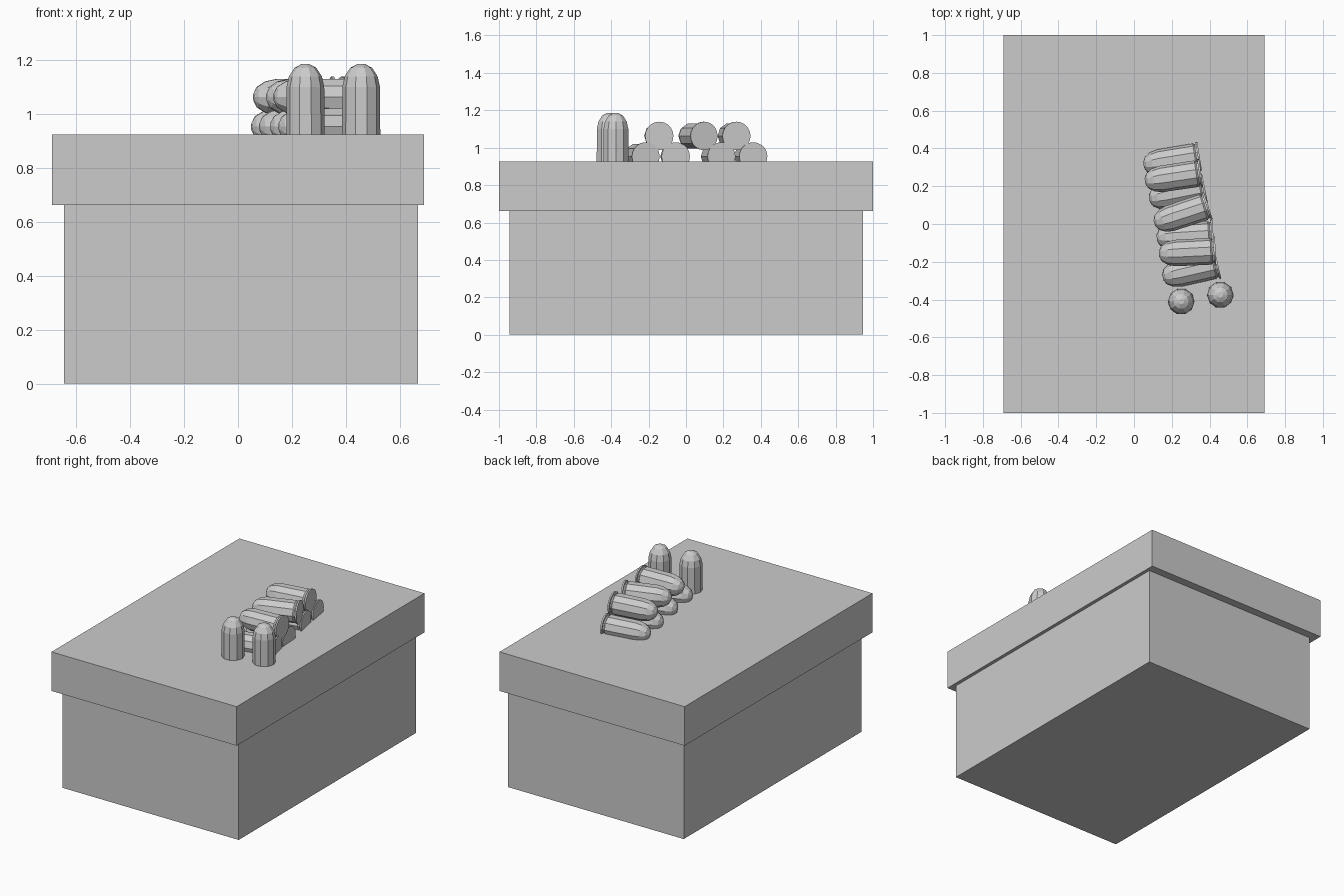
import bpy, bmesh
from math import pi
from mathutils import Vector, Matrix

if "Cube" in bpy.data.objects:
    bpy.data.objects.remove(bpy.data.objects["Cube"], do_unlink=True)

grey = bpy.data.materials.new("plain_grey")
grey.use_nodes = True
GREY = (0.6, 0.6, 0.6, 1)
grey.diffuse_color = GREY
grey.node_tree.nodes["Principled BSDF"].inputs["Base Color"].default_value = GREY


def add_object(name, bm):
    bmesh.ops.recalc_face_normals(bm, faces=bm.faces)
    mesh = bpy.data.meshes.new(name)
    bm.to_mesh(mesh)
    bm.free()
    mesh.materials.append(grey)
    obj = bpy.data.objects.new(name, mesh)
    bpy.context.collection.objects.link(obj)
    return obj


def box(name, low, high):
    low, high = Vector(low), Vector(high)
    bm = bmesh.new()
    bmesh.ops.create_cube(bm, size=1, matrix=Matrix.Translation((low + high) / 2)
                          @ Matrix.Diagonal((*(high - low), 1)))
    return add_object(name, bm)


def lathe(bm, profile, sides):
    """Turn a (radius, height) profile about z, closed at both ends."""
    rings = []
    for r, z in profile:
        rings.append([bm.verts.new(Matrix.Rotation(2 * pi * i / sides, 3, 'Z') @ Vector((r, 0, z)))
                      for i in range(sides)])
    for a, b in zip(rings, rings[1:]):
        for i in range(sides):
            j = (i + 1) % sides
            bm.faces.new((a[i], a[j], b[j], b[i]))
    bm.faces.new(rings[0][::-1])
    bm.faces.new(rings[-1])


def cartridge(name, base, direction):
    bm = bmesh.new()
    # rim disc, then the faceted case and blunt nose
    lathe(bm, [(0.076, 0), (0.076, 0.01)], 20)
    lathe(bm, [(0.064, 0.01), (0.064, 0.018), (0.071, 0.026), (0.07, 0.215),
               (0.061, 0.255), (0.04, 0.287), (0.015, 0.3)], 10)
    obj = add_object(name, bm)
    turn = Vector(direction).to_track_quat('Z', 'Y').to_matrix().to_4x4()
    obj.matrix_world = Matrix.Translation(base) @ turn


# Box and overhanging lid
box("box_body", (-0.645, -0.945, 0), (0.667, 0.945, 0.664))
box("box_lid", (-0.69, -1, 0.662), (0.69, 1, 0.925))

# Standing cartridges, sunk slightly into the lid
for i, (x, y) in enumerate([(0.25, -0.41), (0.457, -0.375)]):
    cartridge(f"standing_cartridge_{i + 1}", (x, y, 0.885), (0, 0, 1))

# Lying cartridges in two layers: base x, base y, slope
lower = [(0.347, 0.36, 0.16), (0.375, 0.19, 0.2), (0.42, -0.055, 0.06), (0.445, -0.215, 0.23)]
upper = [(0.355, 0.27, 0.15), (0.393, 0.097, 0.33), (0.432, -0.143, 0.05)]
for layer, height, row in (("lower", 0.953, lower), ("upper", 1.063, upper)):
    for i, (x, y, slope) in enumerate(row):
        cartridge(f"{layer}_cartridge_{i + 1}", (x, y, height), (-1, -slope, 0))
